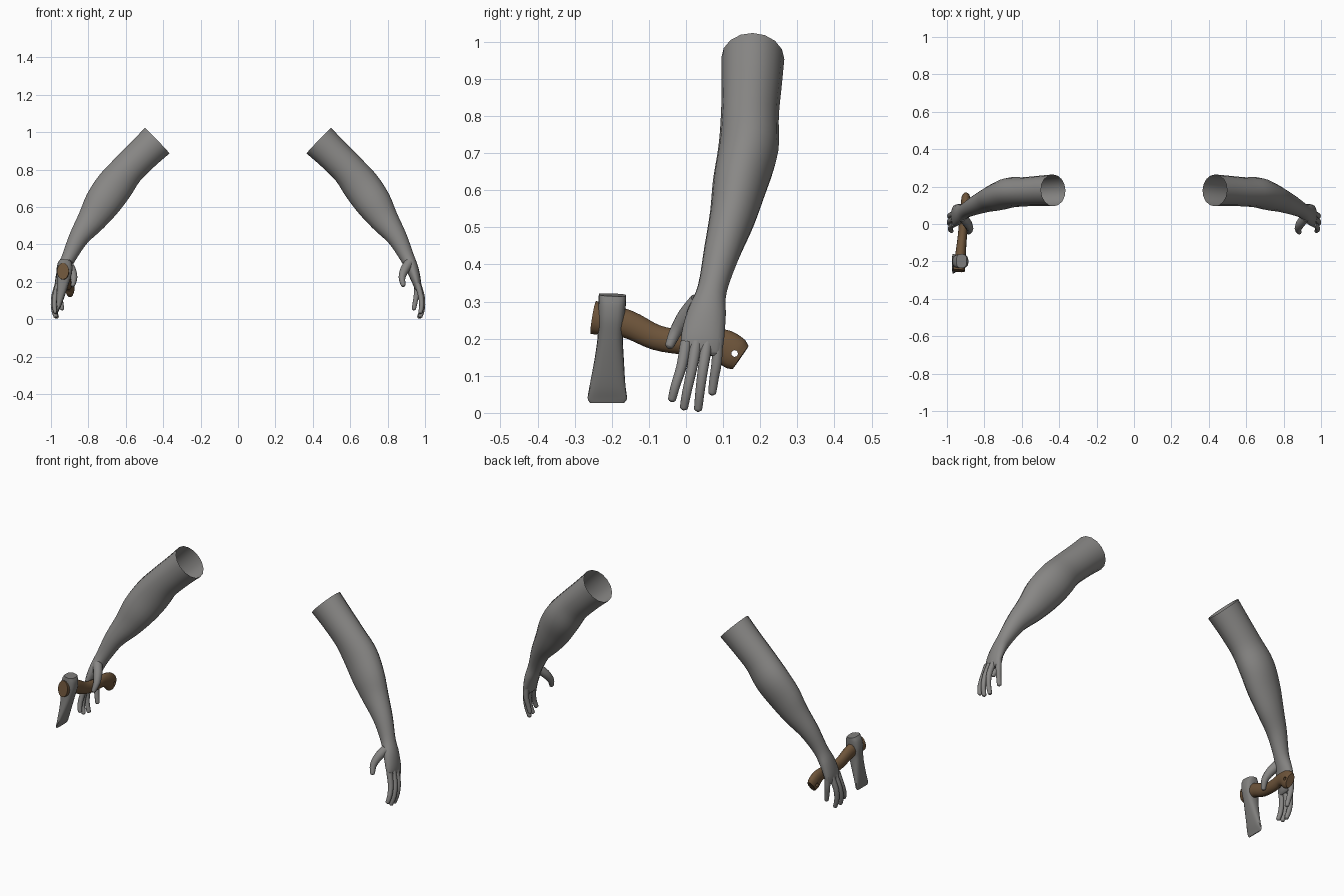
import bpy, bmesh, math
from mathutils import Vector

if "Cube" in bpy.data.objects:
    bpy.data.objects.remove(bpy.data.objects["Cube"])


def material(name, rgb):
    m = bpy.data.materials.new(name)
    m.diffuse_color = (*rgb, 1)
    m.use_nodes = True
    m.node_tree.nodes["Principled BSDF"].inputs["Base Color"].default_value = m.diffuse_color
    return m


SKIN = material("grey skin", (0.25, 0.245, 0.238))
STEEL = material("dull steel", (0.215, 0.212, 0.205))
WOOD = material("brown wood", (0.155, 0.09, 0.043))


def spline(pts, steps):
    """Smooth curve through all stations."""
    vs = [Vector(p) for p in pts]
    ext = [vs[0] * 2 - vs[1]] + vs + [vs[-1] * 2 - vs[-2]]
    out = []
    for a, b, c, d in zip(ext, ext[1:], ext[2:], ext[3:]):
        for i in range(steps):
            t = i / steps
            out.append(0.5 * (2 * b + (c - a) * t + (2 * a - 5 * b + 4 * c - d) * t * t
                              + (3 * b - a - 3 * c + d) * t ** 3))
    return out + [vs[-1]]


def loft(name, stations, hint, mat, sides=16, steps=4, power=1.0, caps=(True, True), sharp=40):
    """Skin rings along a path; station = x, y, z, half size across hint, half size along hint."""
    st = spline(stations, steps)
    centres = [Vector(s[:3]) for s in st]
    bm = bmesh.new()
    rings = []
    for i, s in enumerate(st):
        tan = (centres[min(i + 1, len(st) - 1)] - centres[max(i - 1, 0)]).normalized()
        v = Vector(hint)
        v = (v - tan * v.dot(tan)).normalized()
        u = tan.cross(v)
        ring = []
        for k in range(sides):
            a = 2 * math.pi * k / sides
            c, n = math.cos(a), math.sin(a)
            c = math.copysign(abs(c) ** power, c)
            n = math.copysign(abs(n) ** power, n)
            ring.append(bm.verts.new(centres[i] + u * c * s[3] + v * n * s[4]))
        rings.append(ring)
    for r, q in zip(rings, rings[1:]):
        for k in range(sides):
            j = (k + 1) % sides
            bm.faces.new((r[k], r[j], q[j], q[k]))
    if caps[0]:
        bm.faces.new(rings[0][::-1])
    if caps[1]:
        bm.faces.new(rings[-1])
    bmesh.ops.recalc_face_normals(bm, faces=bm.faces)
    me = bpy.data.meshes.new(name)
    bm.to_mesh(me)
    bm.free()
    me.materials.append(mat)
    ob = bpy.data.objects.new(name, me)
    bpy.context.collection.objects.link(ob)
    bpy.ops.object.select_all(action='DESELECT')
    bpy.context.view_layer.objects.active = ob
    ob.select_set(True)
    bpy.ops.object.shade_smooth_by_angle(angle=math.radians(sharp))
    return ob


def digit(name, pts, radii, side):
    """Finger tube with a rounded tip."""
    st = [(side * x, y, z, r, r) for (x, y, z), r in zip(pts, radii)]
    a, b = Vector(st[-2][:3]), Vector(st[-1][:3])
    d = (b - a).normalized()
    r = radii[-1]
    for f, g in ((0.6, 0.78), (0.95, 0.25)):
        st.append((*(b + d * r * f), r * g, r * g))
    loft(name, st, (0, 1, 0), SKIN, sides=10, steps=3, sharp=80)


# Arm from open upper end through elbow and wrist to knuckles
ARM = [(.432, .18, .955, .095, .085), (.507, .177, .883, .090, .081),
       (.590, .172, .800, .090, .078), (.660, .168, .712, .100, .081),
       (.725, .146, .620, .096, .074), (.780, .127, .535, .078, .063),
       (.850, .098, .437, .054, .050), (.902, .071, .335, .039, .040),
       (.932, .056, .270, .033, .052), (.953, .045, .205, .025, .058),
       (.961, .042, .165, .016, .054), (.963, .042, .153, .008, .048)]

# Finger joints from knuckle to tip
FINGERS = {
    "index_finger": [(.960, .000, .190), (.977, -.012, .125), (.982, -.028, .075), (.976, -.037, .040)],
    "middle_finger": [(.963, .028, .190), (.984, .016, .120), (.987, .003, .060), (.976, -.005, .018)],
    "ring_finger": [(.962, .057, .190), (.983, .046, .120), (.983, .038, .060), (.970, .033, .014)],
    "little_finger": [(.955, .085, .200), (.955, .083, .140), (.948, .076, .095), (.941, .071, .058)],
}
THUMB = [(.915, .035, .300), (.890, .002, .262), (.877, -.026, .222), (.883, -.043, .185)]

for word, side in (("left", 1), ("right", -1)):
    loft(word + "_arm", [(side * s[0],) + s[1:] for s in ARM], (0, 1, 0), SKIN,
         caps=(False, True), sharp=80)
    for part, pts in FINGERS.items():
        digit(f"{word}_{part}", pts, (.016, .0145, .013, .0115), side)
    digit(word + "_thumb", THUMB, (.026, .024, .018, .013), side)

# Curved axe handle with flared grip end
handle = loft("axe_handle", [
    (-.936, -.250, .257, .045, .032), (-.927, -.160, .240, .038, .028),
    (-.919, -.080, .203, .034, .025), (-.911, .000, .190, .033, .025),
    (-.905, .060, .193, .034, .024), (-.901, .102, .183, .042, .025),
    (-.899, .130, .161, .046, .025), (-.898, .147, .149, .038, .020)],
    (1, 0, 0), WOOD, sides=16)

# Lanyard hole through the grip end
bpy.ops.mesh.primitive_cylinder_add(vertices=12, radius=.009, depth=.12,
                                    location=(-.9, .131, .160), rotation=(0, math.pi / 2, 0))
cutter = bpy.context.object
cutter.name = "hole_cutter"
cutter.data.materials.append(WOOD)
cutter.hide_render = True
cutter.hide_set(True)
cut = handle.modifiers.new("hole", 'BOOLEAN')
cut.operation = 'DIFFERENCE'
cut.solver = 'EXACT'
cut.object = cutter

# Axe head: thick eye around the handle, thinning to a flared cutting edge
loft("axe_head", [
    (-.922, -.198, .318, .028, .037), (-.925, -.199, .295, .039, .037),
    (-.929, -.201, .255, .042, .036), (-.935, -.204, .205, .034, .034),
    (-.946, -.207, .140, .024, .040), (-.959, -.211, .075, .014, .048),
    (-.967, -.212, .040, .006, .053), (-.970, -.212, .027, .003, .046)],
    (0, 1, 0), STEEL, sides=20, power=.7)
